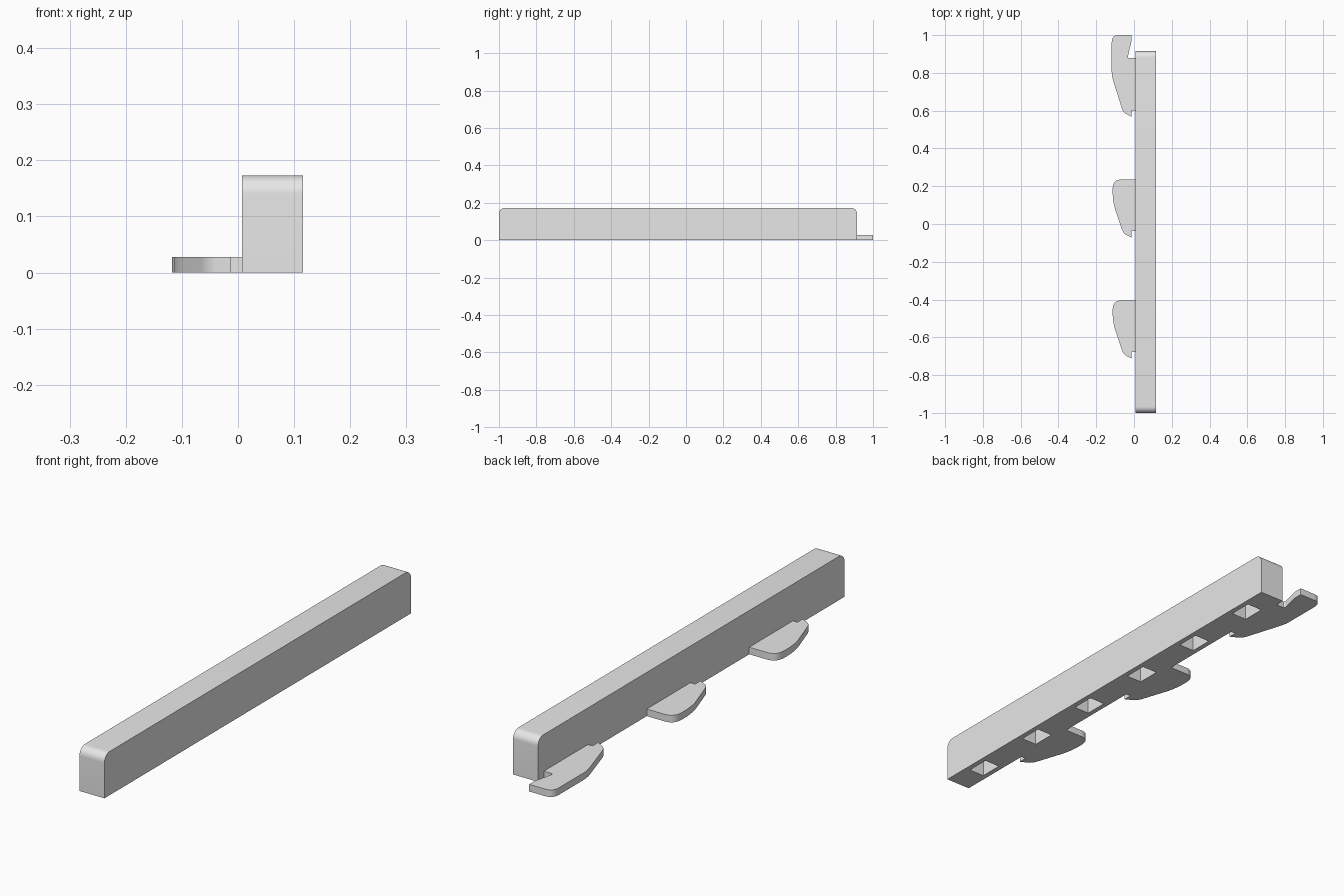
import bpy, bmesh, math

cube = bpy.data.objects.get("Cube")
if cube:
    bpy.data.objects.remove(cube, do_unlink=True)

grey = bpy.data.materials.new("light grey")
grey.use_nodes = True
grey.diffuse_color = (0.8, 0.8, 0.8, 1)
grey.node_tree.nodes["Principled BSDF"].inputs["Base Color"].default_value = (0.8, 0.8, 0.8, 1)

LEFT, RIGHT = 0.007, 0.116      # long faces of the bar
FRONT, BACK = -1.0, 0.915
HEIGHT, PLATE = 0.173, 0.028
PITCH = 0.32                    # distance between pockets


def prism(name, outline, offset):
    """Extrude a closed outline of 3D points by an offset."""
    bm = bmesh.new()
    face = bm.faces.new([bm.verts.new(p) for p in outline])
    ext = bmesh.ops.extrude_face_region(bm, geom=[face])
    bmesh.ops.translate(bm, vec=offset,
                        verts=[v for v in ext["geom"] if isinstance(v, bmesh.types.BMVert)])
    bmesh.ops.recalc_face_normals(bm, faces=bm.faces)
    mesh = bpy.data.meshes.new(name)
    bm.to_mesh(mesh)
    bm.free()
    obj = bpy.data.objects.new(name, mesh)
    bpy.context.collection.objects.link(obj)
    mesh.materials.append(grey)
    return obj


def curve(a, b, c, steps=8):
    """Quadratic curve from a to c, pulled towards b."""
    pts = []
    for i in range(steps + 1):
        t = i / steps
        pts.append(tuple((1 - t) ** 2 * p + 2 * t * (1 - t) * q + t * t * r
                         for p, q, r in zip(a, b, c)))
    return pts


def smooth(obj):
    bpy.ops.object.select_all(action="DESELECT")
    obj.select_set(True)
    bpy.context.view_layer.objects.active = obj
    bpy.ops.object.shade_smooth_by_angle(angle=math.radians(30))


# Bar with rounded upper ends
R = 0.033
side = [(FRONT, 0)]
for centre, start in ((FRONT + R, math.pi), (BACK - R, math.pi / 2)):
    for i in range(11):
        a = start - i * math.pi / 20
        side.append((centre + R * math.cos(a), HEIGHT - R + R * math.sin(a)))
side.append((BACK, 0))
bar = prism("bar", [(LEFT, y, z) for y, z in side], (RIGHT - LEFT, 0, 0))

# Row of pockets cut into the underside
for k in range(6):
    y0 = -0.887 + k * PITCH
    corners = [(0.027, y0), (0.095, y0), (0.095, y0 + 0.095), (0.027, y0 + 0.095)]
    cutter = prism("pocket_cutter", [(x, y, -0.05) for x, y in corners], (0, 0, 0.17))
    cutter.hide_render = True
    cutter.hide_set(True)
    cut = bar.modifiers.new("pocket", "BOOLEAN")
    cut.operation = "DIFFERENCE"
    cut.solver = "EXACT"
    cut.object = cutter

# Bake the pockets, then drop the cutters
bpy.context.view_layer.update()
baked = bpy.data.meshes.new_from_object(
    bar.evaluated_get(bpy.context.evaluated_depsgraph_get()))
bar.modifiers.clear()
bar.data = baked
for obj in [o for o in bpy.data.objects if o.name.startswith("pocket_cutter")]:
    bpy.data.objects.remove(obj, do_unlink=True)
smooth(bar)

# Rounded front tip shared by all hooks, ending in a small notch at the bar
tip = (curve((-0.066, -0.022), (-0.058, -0.05), (-0.04, -0.058), 5)
       + [(-0.013, -0.072), (-0.013, -0.038), (LEFT, -0.038)])

# Short hooks
short = ([(LEFT, 0.235)]
         + curve((-0.07, 0.235), (-0.113, 0.235), (-0.113, 0.185))
         + curve((-0.113, 0.165), (-0.112, 0.12), (-0.1, 0.08)) + tip)
for name, shift in (("middle_hook", 0), ("front_hook", -2 * PITCH)):
    smooth(prism(name, [(x, y + shift, 0) for x, y in short], (0, 0, PLATE)))

# Long hook that reaches past the end of the bar
shift = 2 * PITCH
long_hook = ([(LEFT, 0.878), (-0.024, 0.878)]
             + curve((-0.029, 0.878), (-0.033, 0.88), (-0.032, 0.888), 4)
             + [(-0.014, 0.965), (-0.014, 1.0)]
             + curve((-0.082, 1.0), (-0.118, 1.0), (-0.118, 0.96))
             + curve((-0.118, 0.81), (-0.118, 0.785), (-0.11, 0.758))
             + [(x, y + shift) for x, y in tip])
smooth(prism("back_hook", [(x, y, 0) for x, y in long_hook], (0, 0, PLATE)))
